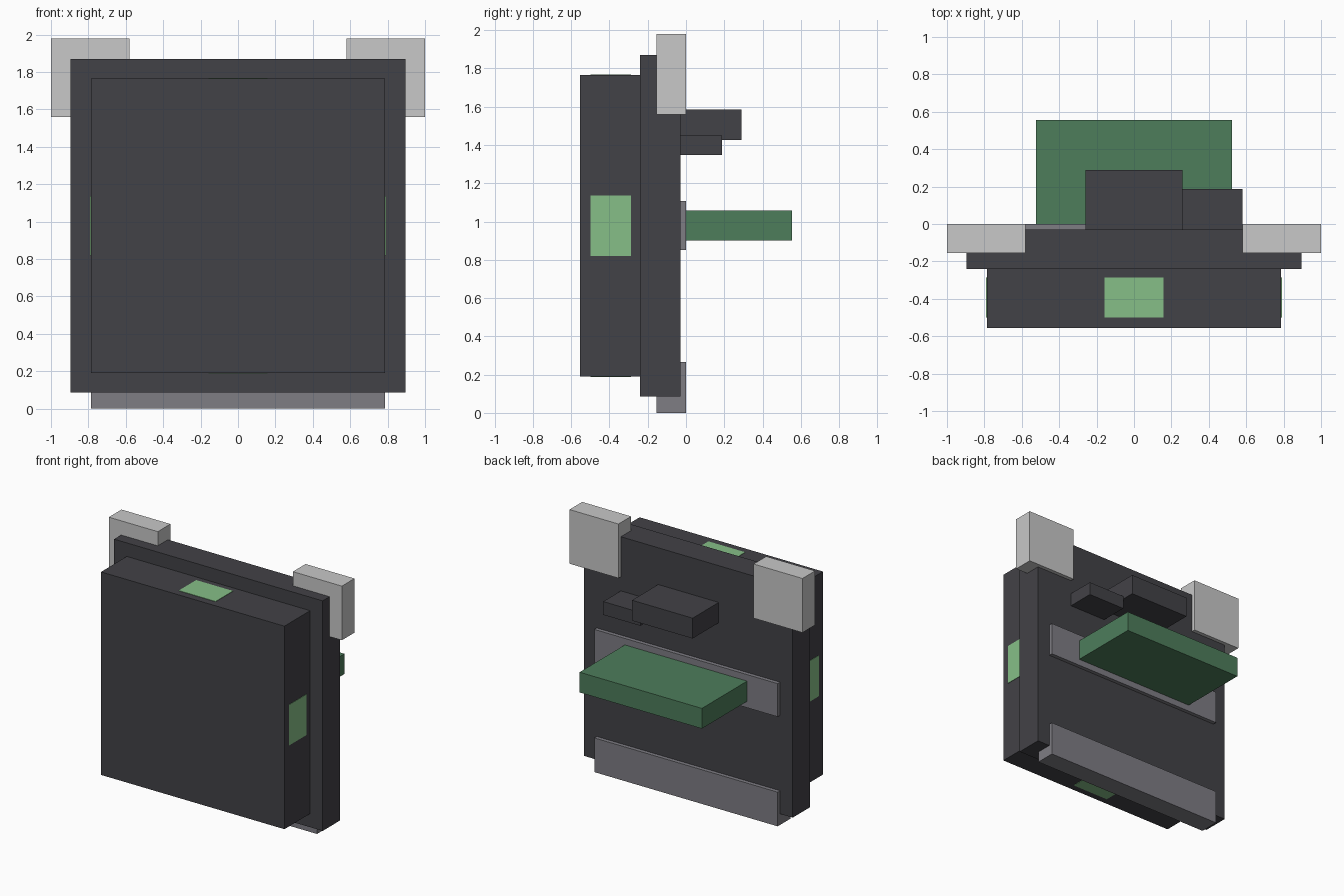
import bpy

cube = bpy.data.objects.get("Cube")
if cube:
    bpy.data.objects.remove(cube, do_unlink=True)


def material(name, rgb):
    m = bpy.data.materials.new(name)
    m.use_nodes = True
    colour = (*rgb, 1.0)
    m.diffuse_color = colour
    bsdf = next(n for n in m.node_tree.nodes if n.type == 'BSDF_PRINCIPLED')
    bsdf.inputs["Base Color"].default_value = colour
    return m


charcoal = material("charcoal", (0.055, 0.054, 0.063))
mid_grey = material("mid grey", (0.21, 0.205, 0.23))
light_grey = material("light grey", (0.58, 0.58, 0.58))
green = material("green", (0.075, 0.205, 0.105))
pale_green = material("pale green", (0.24, 0.52, 0.245))


def box(name, mat, x, y, z):
    """Box spanning the given (low, high) range on each axis."""
    spans = (x, y, z)
    bpy.ops.mesh.primitive_cube_add(size=1, location=[(a + b) / 2 for a, b in spans])
    ob = bpy.context.object
    ob.name = name
    ob.scale = [b - a for a, b in spans]
    bpy.ops.object.transform_apply(location=False, rotation=False, scale=True)
    ob.data.materials.append(mat)
    return ob


# Main body: front slab on a wider back plate
half, low, high = 0.787, 0.19, 1.765
box("front_slab", charcoal, (-half, half), (-0.555, -0.24), (low, high))
box("back_plate", charcoal, (-0.895, 0.895), (-0.24, -0.03), (0.085, 1.87))

# Rails on the back
box("bottom_rail", mid_grey, (-half, half), (-0.155, 0), (0, 0.265))
box("middle_rail", mid_grey, (-half, half), (-0.155, 0), (0.85, 1.107))

# Upper corner blocks, mirrored
for side, name in ((1, "left"), (-1, "right")):
    box(name + "_corner_block", light_grey,
        sorted((side * 0.58, side * 1.0)), (-0.155, 0), (1.56, 1.98))

# Rear shelf and connector blocks
box("rear_shelf", green, (-0.525, 0.525), (0, 0.555), (0.9, 1.057))
box("large_connector", charcoal, (-0.26, 0.26), (-0.03, 0.29), (1.427, 1.585))
box("small_connector", charcoal, (0.26, 0.58), (-0.03, 0.187), (1.347, 1.45))

# Thin coloured panels on the four edges of the front slab
t = 0.003
depth, width, mid = (-0.5, -0.287), 0.158, (low + high) / 2
upright = (mid - width, mid + width)
box("left_panel", pale_green, (half - t, half + t), depth, upright)
box("right_panel", pale_green, (-half - t, -half + t), depth, upright)
box("top_panel", pale_green, (-width, width), depth, (high - t, high + t))
box("bottom_panel", pale_green, (-width, width), depth, (low - t, low + t))
